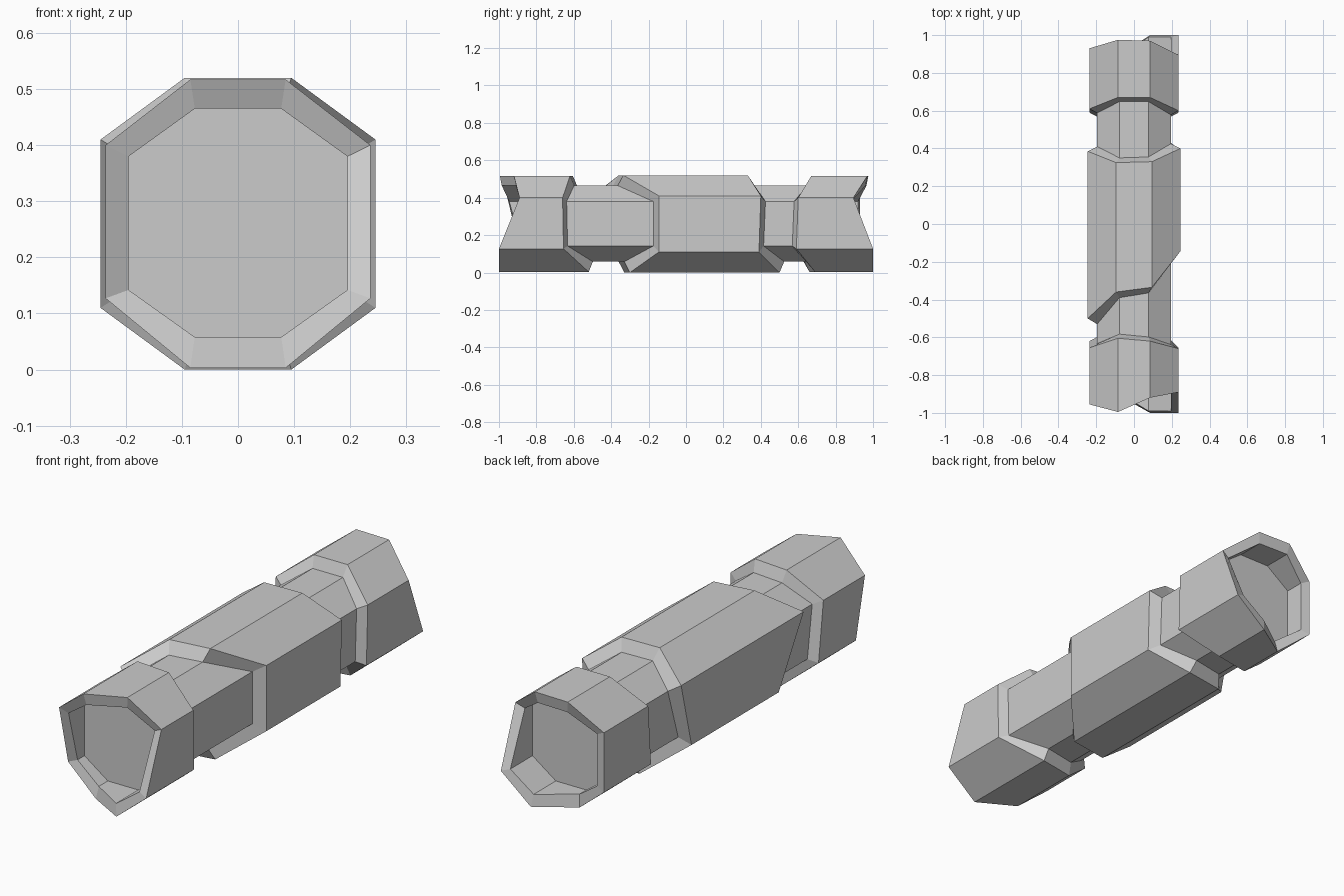
import bpy
import bmesh

if "Cube" in bpy.data.objects:
    bpy.data.objects.remove(bpy.data.objects["Cube"])

# Octagon corners, clockwise from the top right: TR RU RL BR BL LL LU TL
def octagon(inner_x, outer_x, z0, z1, z2, z3):
    right = [(inner_x, z3), (outer_x, z2), (outer_x, z1), (inner_x, z0)]
    return right + [(-x, z) for x, z in reversed(right)]

CORE = octagon(0.077, 0.195, 0.058, 0.142, 0.38, 0.465)
BARK_MID = octagon(0.095, 0.245, 0.0, 0.11, 0.41, 0.52)
BARK_END = octagon(0.085, 0.236, 0.003, 0.127, 0.40, 0.517)

# Each bark sleeve: cross-section, ragged front edge, ragged back edge, and bevel run at both edges
sleeves = [
    (BARK_END, [-0.92, -0.89, -1.0, -1.0, -0.905, -0.89, -0.955, -0.995],
     [-0.62, -0.66, -0.655, -0.52, -0.55, -0.62, -0.655, -0.605], -0.01, 0.022),
    (BARK_MID, [-0.335, -0.145, -0.145, -0.30, -0.33, -0.32, -0.50, -0.36],
     [0.33, 0.40, 0.39, 0.50, 0.47, 0.31, 0.385, 0.325], 0.03, 0.025),
    (BARK_END, [0.67, 0.60, 0.59, 0.69, 0.66, 0.59, 0.61, 0.67],
     [0.97, 0.895, 1.0, 1.0, 0.89, 0.93, 0.93, 0.975], 0.022, -0.01),
]

bm = bmesh.new()
rings = []

def add_ring(section, ys):
    rings.append([bm.verts.new((x, y, z)) for (x, z), y in zip(section, ys)])

# Bare core with the bark sleeves stepping out of it, lofted front to back
add_ring(CORE, [-0.83] * 8)
for section, front, back, run_front, run_back in sleeves:
    add_ring(CORE, [y - run_front for y in front])
    add_ring(section, front)
    add_ring(section, back)
    add_ring(CORE, [y + run_back for y in back])
add_ring(CORE, [0.83] * 8)

for a, b in zip(rings, rings[1:]):
    for i in range(8):
        j = (i + 1) % 8
        bm.faces.new((a[i], a[j], b[j], b[i]))

# Recessed end grain
bm.faces.new(rings[0])
bm.faces.new(rings[-1])
bmesh.ops.recalc_face_normals(bm, faces=bm.faces[:])

mesh = bpy.data.meshes.new("log")
bm.to_mesh(mesh)
bm.free()
log = bpy.data.objects.new("log", mesh)
bpy.context.collection.objects.link(log)
